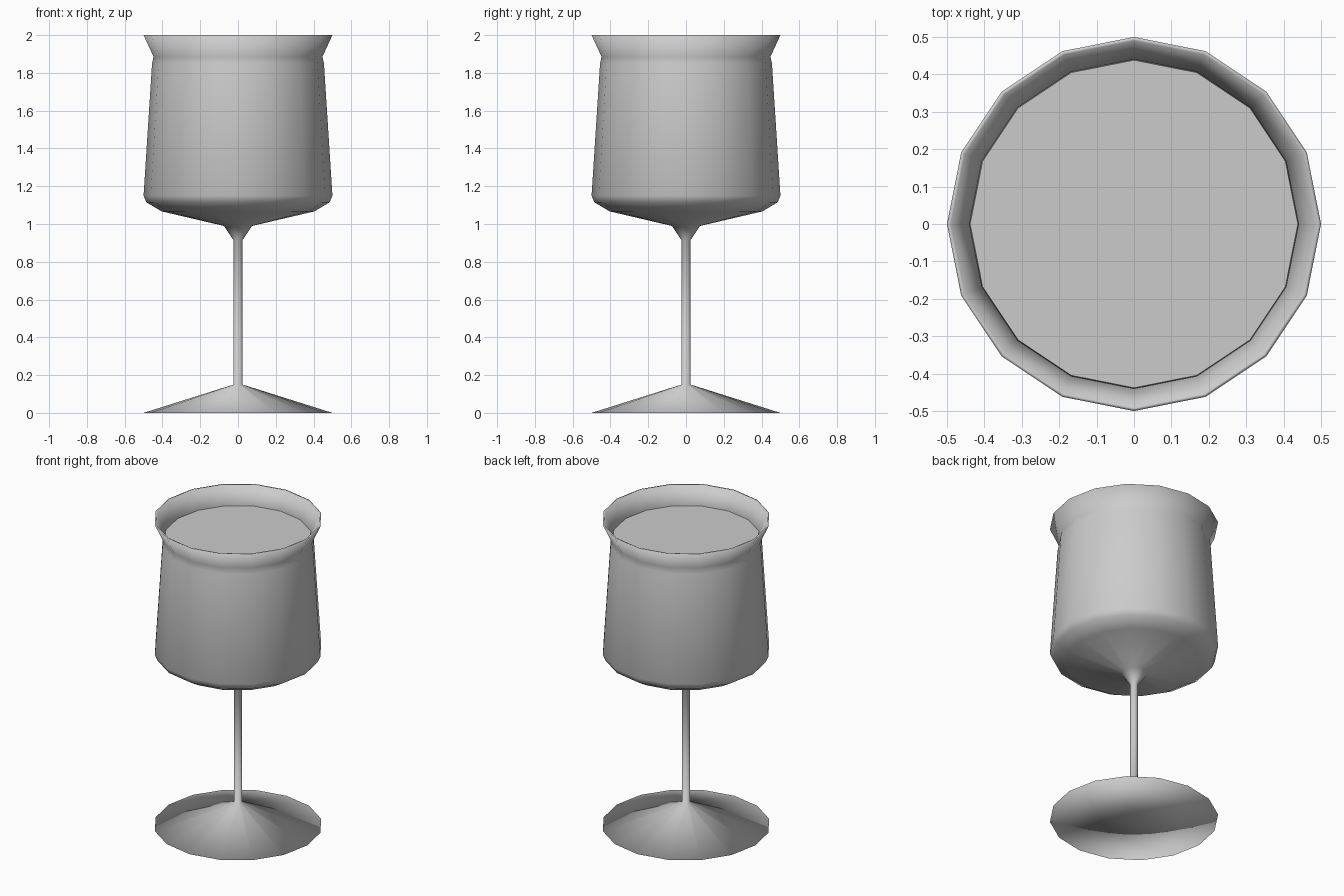
import bpy, bmesh
from math import sin, cos, tau

if "Cube" in bpy.data.objects:
    bpy.data.objects.remove(bpy.data.objects["Cube"])

SIDES = 16


def lathe(name, profile, sharp_angle=None):
    """Revolve (radius, height) points about z; radius 0 becomes a pole."""
    bm = bmesh.new()
    rings = []
    for r, z in profile:
        if r == 0:
            rings.append([bm.verts.new((0, 0, z))] * SIDES)
        else:
            rings.append([bm.verts.new((r * cos(tau * i / SIDES), r * sin(tau * i / SIDES), z))
                          for i in range(SIDES)])
    for a, b in zip(rings, rings[1:]):
        for i in range(SIDES):
            j = (i + 1) % SIDES
            corners = list(dict.fromkeys((a[i], a[j], b[j], b[i])))
            bm.faces.new(corners).smooth = True
    bmesh.ops.recalc_face_normals(bm, faces=bm.faces)
    mesh = bpy.data.meshes.new(name)
    bm.to_mesh(mesh)
    bm.free()
    obj = bpy.data.objects.new(name, mesh)
    bpy.context.collection.objects.link(obj)
    if sharp_angle is not None:
        mesh.set_sharp_from_angle(angle=sharp_angle)
    return obj


# Foot, stem and thin-walled bowl in one closed profile, smooth throughout
lathe("goblet_glass", [
    (0, 0), (0.5, 0), (0.024, 0.15), (0.024, 0.915), (0.075, 0.99),
    (0.405, 1.067), (0.485, 1.115), (0.5, 1.15), (0.455, 1.85),
    (0.447, 1.885), (0.5, 2.0),
    (0.49, 2.0), (0.44, 1.885), (0.448, 1.85), (0.492, 1.15),
    (0.478, 1.12), (0.403, 1.075), (0.07, 1.0), (0, 0.99)])

# Drink filling the bowl up to the neck
lathe("liquid", [
    (0, 0.993), (0.07, 1.003), (0.402, 1.078), (0.476, 1.122),
    (0.489, 1.15), (0.445, 1.85), (0.438, 1.885), (0, 1.885)], 0.7)
